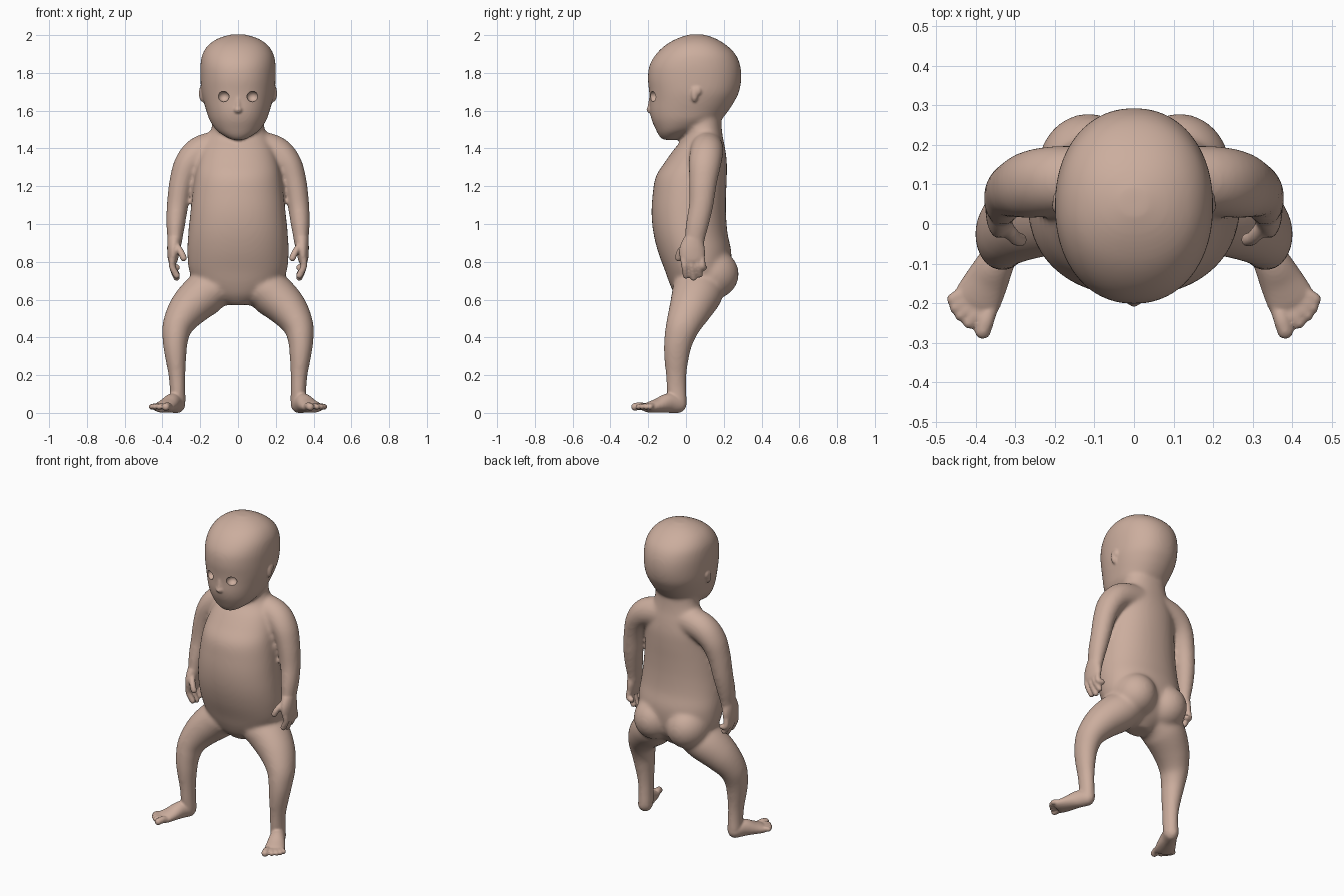
import bpy, bmesh, math
from mathutils import Vector, Matrix

if "Cube" in bpy.data.objects:
    bpy.data.objects.remove(bpy.data.objects["Cube"])


def spline(rows, steps=5):
    """Catmull-Rom interpolation through section rows."""
    out = []
    for i in range(len(rows) - 1):
        p = [rows[max(0, min(len(rows) - 1, i + k))] for k in (-1, 0, 1, 2)]
        for s in range(steps):
            t = s / steps
            out.append([0.5 * (2 * b + (c - a) * t + (2 * a - 5 * b + 4 * c - d) * t * t
                               + (3 * b - a - 3 * c + d) * t ** 3) for a, b, c, d in zip(*p)])
    return out + [list(rows[-1])]


def loft(bm, rows, ref=(0, 1, 0), flat=False, power=2.0, n=40, side=1):
    """Closed tube through rows of x, y, z, half-width, half-depth (depth along ref)."""
    rows = spline(rows)
    rings = []
    for i, (x, y, z, a, b) in enumerate(rows):
        t = Vector(rows[min(i + 1, len(rows) - 1)][:3]) - Vector(rows[max(i - 1, 0)][:3])
        t = Vector((0, 0, 1)) if flat else t.normalized()
        u = Vector(ref)
        u = (u - t * u.dot(t)).normalized()
        v = t.cross(u)
        ring = []
        for k in range(n):
            c, s = math.cos(2 * math.pi * k / n), math.sin(2 * math.pi * k / n)
            e = 2 / power
            p = Vector((x, y, z)) + v * (math.copysign(abs(c) ** e, c) * max(a, .003)) \
                + u * (math.copysign(abs(s) ** e, s) * max(b, .003))
            ring.append(bm.verts.new((p.x * side, p.y, p.z)))
        rings.append(ring)
    for r, q in zip(rings, rings[1:]):
        for k in range(n):
            bm.faces.new((r[k], r[(k + 1) % n], q[(k + 1) % n], q[k]))
    bm.faces.new(rings[0])
    bm.faces.new(rings[-1])


def ball(bm, centre, size, side=1):
    m = Matrix.Translation((centre[0] * side, *centre[1:])) @ Matrix.Diagonal((*size, 1))
    bmesh.ops.create_uvsphere(bm, u_segments=24, v_segments=16, radius=1, matrix=m)


def digit(bm, points, r, side):
    """Finger or toe with rounded tip."""
    loft(bm, [(*p, r, r) for p in points], ref=(0.3, 0.5, 0.8), n=16, side=side)
    ball(bm, points[-1], (r, r, r), side)


def to_object(bm, name):
    bmesh.ops.recalc_face_normals(bm, faces=bm.faces)
    me = bpy.data.meshes.new(name)
    bm.to_mesh(me)
    bm.free()
    ob = bpy.data.objects.new(name, me)
    bpy.context.collection.objects.link(ob)
    return ob


def bake(ob):
    me = bpy.data.meshes.new_from_object(ob.evaluated_get(bpy.context.evaluated_depsgraph_get()))
    ob.modifiers.clear()
    ob.data = me


def fuse(ob, voxel, smooth):
    m = ob.modifiers.new("fuse", 'REMESH')
    m.mode = 'VOXEL'
    m.voxel_size = voxel
    m = ob.modifiers.new("soften", 'SMOOTH')
    m.factor, m.iterations = 0.5, smooth
    bake(ob)


# Torso: z, front y, back y, half-width
bm = bmesh.new()
torso = [(.572, -.01, .11, .06), (.62, -.055, .17, .15), (.68, -.085, .215, .22),
         (.75, -.11, .235, .258), (.85, -.147, .24, .268), (.95, -.172, .22, .263),
         (1.05, -.182, .212, .253), (1.15, -.177, .212, .242), (1.25, -.16, .216, .228),
         (1.33, -.11, .216, .212), (1.4, -.06, .207, .188), (1.46, -.01, .195, .158),
         (1.52, .0, .188, .138), (1.6, .0, .185, .13)]
# Head, chin to crown, same columns
head = [(1.445, -.125, -.055, .035), (1.47, -.145, .0, .08), (1.5, -.16, .08, .117),
        (1.55, -.182, .18, .151), (1.6, -.192, .225, .168), (1.65, -.192, .257, .183),
        (1.7, -.195, .281, .194), (1.77, -.202, .293, .199), (1.84, -.193, .287, .199),
        (1.9, -.158, .261, .188), (1.95, -.105, .21, .155), (1.985, -.04, .15, .1),
        (2.004, .02, .09, .035)]
for part in (torso, head):
    loft(bm, [(0, (f + b) / 2, z, w, (b - f) / 2) for z, f, b, w in part],
         flat=True, power=2.15, n=64)

for s in (1, -1):
    # Buttocks
    ball(bm, (.115, .135, .735), (.13, .145, .135), s)
    # Arm from shoulder to wrist
    loft(bm, [(.06, .11, 1.41, .09, .085), (.19, .11, 1.385, .086, .088), (.262, .1, 1.32, .075, .086),
              (.3, .09, 1.22, .064, .074), (.32, .08, 1.1, .057, .065), (.33, .06, 1.0, .05, .061),
              (.334, .045, .92, .04, .055), (.338, .036, .87, .036, .062)], side=s)
    # Leg from hip to ankle
    loft(bm, [(.1, .06, .665, .1, .13), (.17, .06, .635, .118, .135), (.26, .025, .555, .105, .115),
              (.318, -.015, .465, .082, .092), (.332, -.04, .38, .067, .077), (.33, -.05, .3, .057, .067),
              (.323, -.052, .2, .045, .055), (.32, -.05, .12, .042, .052),
              (.32, -.045, .05, .043, .05), (.32, -.045, .015, .035, .042)], side=s)
body = to_object(bm, "child_body")
fuse(body, .011, 10)

# Fine parts joined to the fused body
bm = bmesh.new()
bm.from_mesh(body.data)
bpy.data.objects.remove(body)
ball(bm, (0, -.185, 1.605), (.024, .024, .02))
loft(bm, [(0, -.178, 1.7, .01, .01), (0, -.185, 1.65, .013, .014), (0, -.188, 1.6, .016, .018)], n=16)
for s in (1, -1):
    # Ear
    ball(bm, (.188, .045, 1.69), (.02, .02, .044), s)
    ball(bm, (.19, .06, 1.705), (.016, .024, .026), s)
    # Palm, fingers and thumb
    loft(bm, [(.336, .042, .92, .038, .053), (.341, .033, .865, .034, .068),
              (.345, .035, .81, .026, .064), (.345, .037, .785, .015, .05)], side=s)
    for y0, y1, z1 in ((-.014, .0, .727), (.02, .04, .717), (.053, .073, .733), (.083, .094, .77)):
        digit(bm, [(.346, y0, .82), (.348, (y0 + y1) / 2, .775), (.325, y1, z1)], .0175, s)
    digit(bm, [(.325, -.005, .885), (.302, -.033, .85), (.288, -.04, .82)], .018, s)
    # Foot and toes
    loft(bm, [(.302, -.008, .04, .02, .025), (.315, -.03, .045, .04, .045), (.345, -.09, .052, .046, .052),
              (.375, -.15, .038, .056, .038), (.398, -.195, .029, .06, .028),
              (.408, -.215, .028, .045, .02)], ref=(0, 0, 1), side=s)
    for x0, y0, x1, y1, r in ((.365, -.215, .382, -.27, .021), (.392, -.21, .417, -.25, .0155),
                              (.405, -.2, .438, -.231, .015), (.415, -.185, .452, -.211, .015),
                              (.42, -.165, .459, -.19, .015)):
        digit(bm, [(x0, y0, .03), ((x0 + x1) / 2, (y0 + y1) / 2, .036), (x1, y1, .032)], r, s)
body = to_object(bm, "child_body")
fuse(body, .0065, 4)

# Hollow eye sockets
bm = bmesh.new()
for s in (1, -1):
    ball(bm, (.076, -.174, 1.675), (.031, .034, .028), s)
cutter = to_object(bm, "eye_socket_cutter")
cutter.hide_render = True
m = body.modifiers.new("sockets", 'BOOLEAN')
m.operation, m.object, m.solver = 'DIFFERENCE', cutter, 'EXACT'
bake(body)
bpy.data.objects.remove(cutter)

# Flat soles, skin colour and shading
for v in body.data.vertices:
    v.co.z = max(v.co.z, 0.0)
skin = bpy.data.materials.new("skin")
skin.diffuse_color = (.6, .42, .34, 1)
skin.use_nodes = True
skin.node_tree.nodes["Principled BSDF"].inputs["Base Color"].default_value = skin.diffuse_color
body.data.materials.clear()
body.data.materials.append(skin)
bpy.context.view_layer.objects.active = body
body.select_set(True)
bpy.ops.object.shade_smooth_by_angle(angle=math.radians(40))
